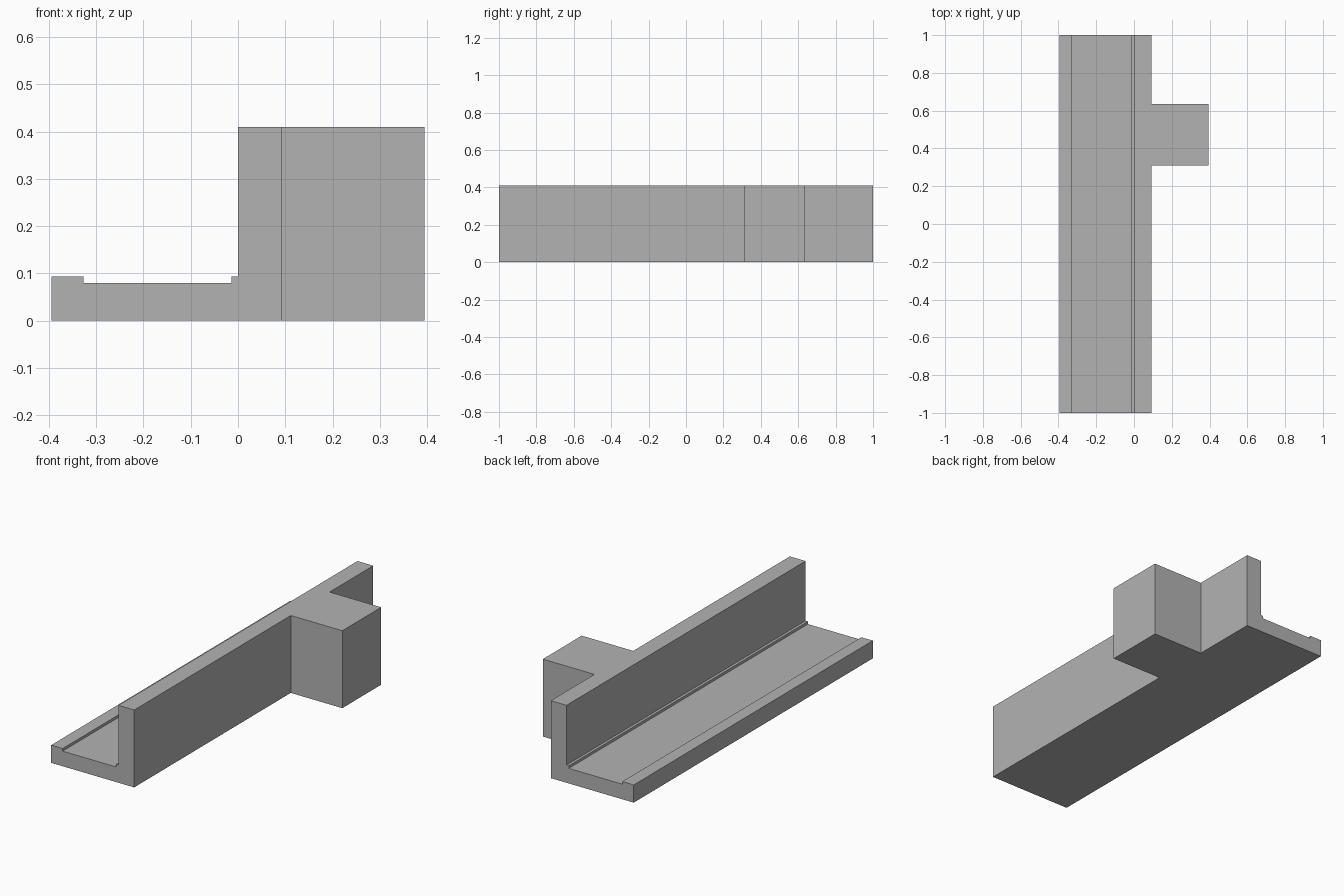
import bpy
import bmesh

cube = bpy.data.objects.get("Cube")
if cube:
    bpy.data.objects.remove(cube, do_unlink=True)

grey = bpy.data.materials.new("plain grey")
grey.use_nodes = True
colour = (0.45, 0.45, 0.45, 1)
grey.diffuse_color = colour
grey.node_tree.nodes["Principled BSDF"].inputs["Base Color"].default_value = colour

# Cross-section: raised lip, sunken tread, small step, upright wall
WALL_X, BLOCK_X = 0.092, 0.394
profile = [(-0.394, 0), (-0.394, 0.094), (-0.327, 0.094), (-0.327, 0.08),
           (-0.014, 0.08), (-0.014, 0.094), (0, 0.094), (0, 0.41),
           (WALL_X, 0.41), (WALL_X, 0)]
stations = [-1, 0.31, 0.635, 1]

bm = bmesh.new()
rings = [[bm.verts.new((x, y, z)) for x, z in profile] for y in stations]
bm.faces.new(rings[0])
bm.faces.new(rings[-1])

# Skin the length between stations
n = len(profile)
for a, b in zip(rings, rings[1:]):
    for i in range(n):
        j = (i + 1) % n
        bm.faces.new((a[i], a[j], b[j], b[i]))
bmesh.ops.recalc_face_normals(bm, faces=bm.faces[:])

# Side block: pull out the middle panel of the wall's outer face
panel = [f for f in bm.faces if f.normal.x > 0.9
         and abs(f.calc_center_median().x - WALL_X) < 0.001
         and stations[1] < f.calc_center_median().y < stations[2]]
pulled = bmesh.ops.extrude_discrete_faces(bm, faces=panel)["faces"]
bmesh.ops.translate(bm, vec=(BLOCK_X - WALL_X, 0, 0),
                    verts=list({v for f in pulled for v in f.verts}))

# Merge coplanar panels into clean flat faces
bmesh.ops.dissolve_limit(bm, angle_limit=0.01, verts=bm.verts[:], edges=bm.edges[:])
bmesh.ops.recalc_face_normals(bm, faces=bm.faces[:])

mesh = bpy.data.meshes.new("ledge_with_wall_and_block")
bm.to_mesh(mesh)
bm.free()
mesh.materials.append(grey)
body = bpy.data.objects.new("ledge_with_wall_and_block", mesh)
bpy.context.collection.objects.link(body)
